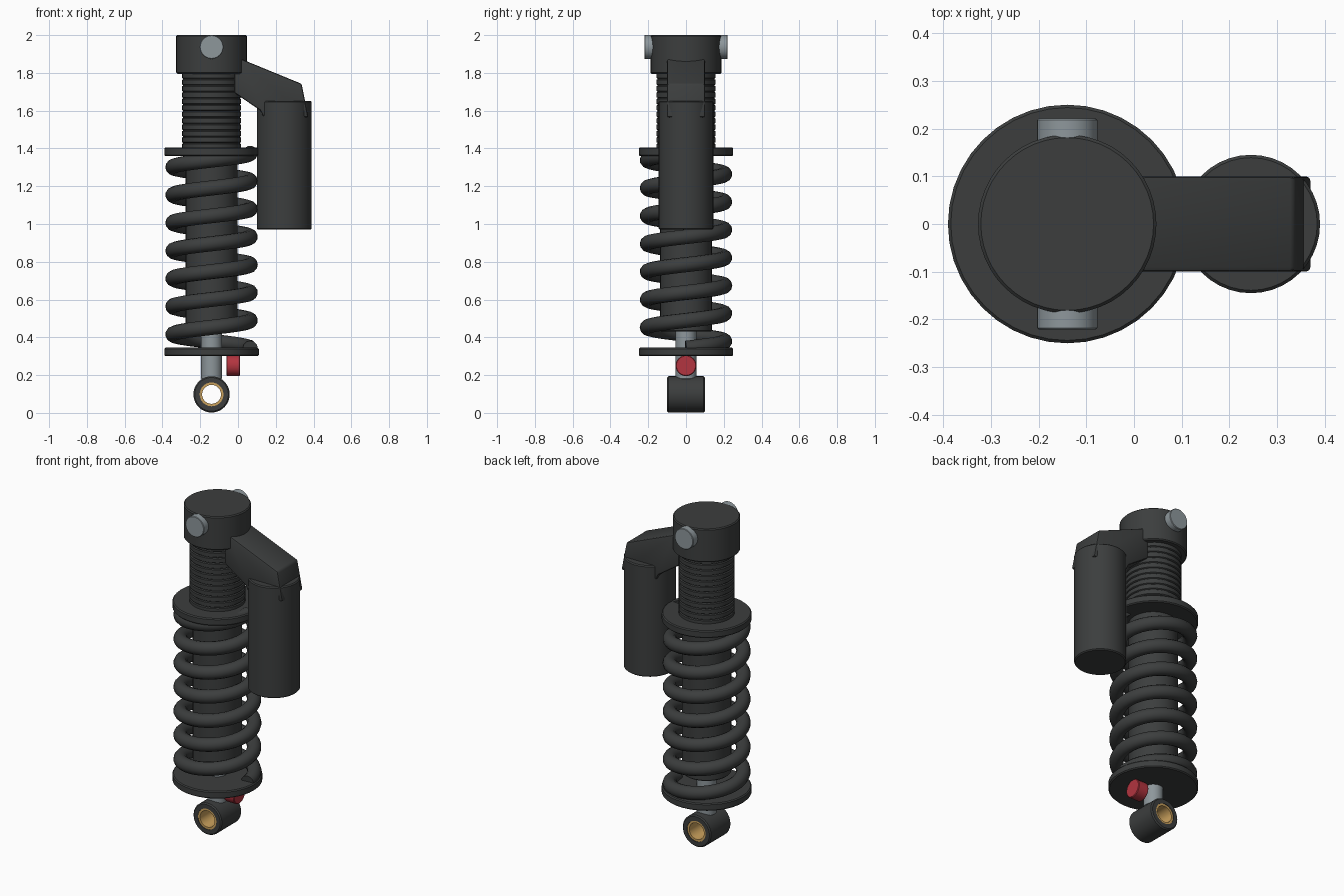
import bpy, bmesh, math
from math import sin, cos, pi
from mathutils import Matrix, Vector

if "Cube" in bpy.data.objects:
    bpy.data.objects.remove(bpy.data.objects["Cube"])

AX = -0.14  # x of the damper axis


def material(name, rgb):
    m = bpy.data.materials.new(name)
    m.diffuse_color = (*rgb, 1)
    m.use_nodes = True
    m.node_tree.nodes["Principled BSDF"].inputs["Base Color"].default_value = m.diffuse_color
    return m


dark = material("dark_metal", (0.045, 0.048, 0.048))
steel = material("steel", (0.27, 0.31, 0.33))
red = material("red_anodised", (0.45, 0.035, 0.05))
brass = material("brass", (0.6, 0.36, 0.11))


def finish(bm, name, mat, angle=35):
    bmesh.ops.recalc_face_normals(bm, faces=bm.faces)
    me = bpy.data.meshes.new(name)
    bm.to_mesh(me)
    bm.free()
    me.materials.append(mat)
    ob = bpy.data.objects.new(name, me)
    bpy.context.collection.objects.link(ob)
    bpy.ops.object.select_all(action='DESELECT')
    ob.select_set(True)
    bpy.context.view_layer.objects.active = ob
    bpy.ops.object.shade_smooth_by_angle(angle=math.radians(angle))
    return ob


def lathe(name, profile, centre, mat, axis='Z', ring=False, n=40):
    """Revolve (radius, height) points; ring=True closes the section."""
    bm = bmesh.new()
    loops = [[bm.verts.new((r * cos(2 * pi * i / n), r * sin(2 * pi * i / n), h))
              for i in range(n)] for r, h in profile]
    pairs = list(zip(loops, loops[1:]))
    if ring:
        pairs.append((loops[-1], loops[0]))
    else:
        bm.faces.new(loops[0])
        bm.faces.new(loops[-1])
    for a, b in pairs:
        for i in range(n):
            j = (i + 1) % n
            bm.faces.new((a[i], a[j], b[j], b[i]))
    rot = {'Z': Matrix(), 'Y': Matrix.Rotation(pi / 2, 4, 'X'),
           'X': Matrix.Rotation(pi / 2, 4, 'Y')}[axis]
    bm.transform(Matrix.Translation(Vector(centre)) @ rot)
    return finish(bm, name, mat)


def rod(r, a, b, c=0.006):
    """Cylinder profile with small chamfers."""
    return [(r - c, a), (r, a + c), (r, b - c), (r - c, b)]


# Head and cross pin
lathe("head", rod(0.187, 1.795, 2.0), (AX, 0, 0), dark, n=48)
lathe("cross_pin", rod(0.063, -0.221, 0.221, 0.003), (AX, 0, 1.937), steel, 'Y', n=32)

# Threaded upper body
thread = [(0.150, 1.38)]
pitch = 0.034
for k in range(12):
    z = 1.395 + k * pitch
    thread += [(0.150, z), (0.156, z + 0.004), (0.156, z + 0.028), (0.150, z + 0.032)]
lathe("threaded_body", thread, (AX, 0, 0), dark)

# Damper tube, shaft and spring seats
lathe("damper_tube", rod(0.137, 0.43, 1.40), (AX, 0, 0), dark)
lathe("shaft", rod(0.055, 0.18, 0.45, 0.002), (AX, 0, 0), steel, n=32)
for name, z in (("upper_spring_seat", 1.36), ("lower_spring_seat", 0.30)):
    lathe(name, rod(0.25, z, z + 0.045), (AX, 0, 0), dark)

# Coil spring
turns, steps, z0, z1 = 7, 36, 0.342, 1.375
cu = bpy.data.curves.new("coil_spring", 'CURVE')
cu.dimensions = '3D'
cu.bevel_depth = 0.040
cu.bevel_resolution = 4
cu.use_fill_caps = True
sp = cu.splines.new('POLY')
sp.points.add(turns * steps)
for i, p in enumerate(sp.points):
    a = 2 * pi * i / steps
    p.co = (AX + 0.205 * cos(a), 0.205 * sin(a), z0 + (z1 - z0) * i / (turns * steps), 1)
sp.use_smooth = True
cu.materials.append(dark)
spring = bpy.data.objects.new("coil_spring", cu)
bpy.context.collection.objects.link(spring)
bpy.ops.object.select_all(action='DESELECT')
spring.select_set(True)
bpy.context.view_layer.objects.active = spring
bpy.ops.object.convert(target='MESH')

# Lower eye with brass bushing
lathe("lower_eye", [(0.063, -0.1), (0.089, -0.1), (0.096, -0.093), (0.096, 0.093),
                    (0.089, 0.1), (0.063, 0.1)], (AX, 0, 0.098), dark, 'Y', True)
lathe("eye_bushing", [(0.05, -0.097), (0.064, -0.097), (0.064, 0.097), (0.05, 0.097)],
      (AX, 0, 0.098), brass, 'Y', True)

# Rebound knob
lathe("rebound_knob", rod(0.055, -0.061, 0.011, 0.004), (0, 0, 0.25), red, 'X', n=32)

# Side reservoir
lathe("reservoir", rod(0.145, 0.97, 1.652), (0.245, 0, 0), dark)

# Bridge from head to reservoir
side = [(-0.02, 1.885), (0.02, 1.872), (0.337, 1.742), (0.372, 1.565),
        (0.135, 1.565), (0.12, 1.60), (-0.02, 1.695)]
bm = bmesh.new()
face = bm.faces.new([bm.verts.new((x, -0.1, z)) for x, z in side])
new = bmesh.ops.extrude_face_region(bm, geom=[face])["geom"]
bmesh.ops.translate(bm, vec=(0, 0.2, 0), verts=[v for v in new if isinstance(v, bmesh.types.BMVert)])
bmesh.ops.recalc_face_normals(bm, faces=bm.faces)
bmesh.ops.bevel(bm, geom=bm.edges[:], offset=0.01, segments=2, profile=0.5, affect='EDGES')
finish(bm, "reservoir_bridge", dark)
